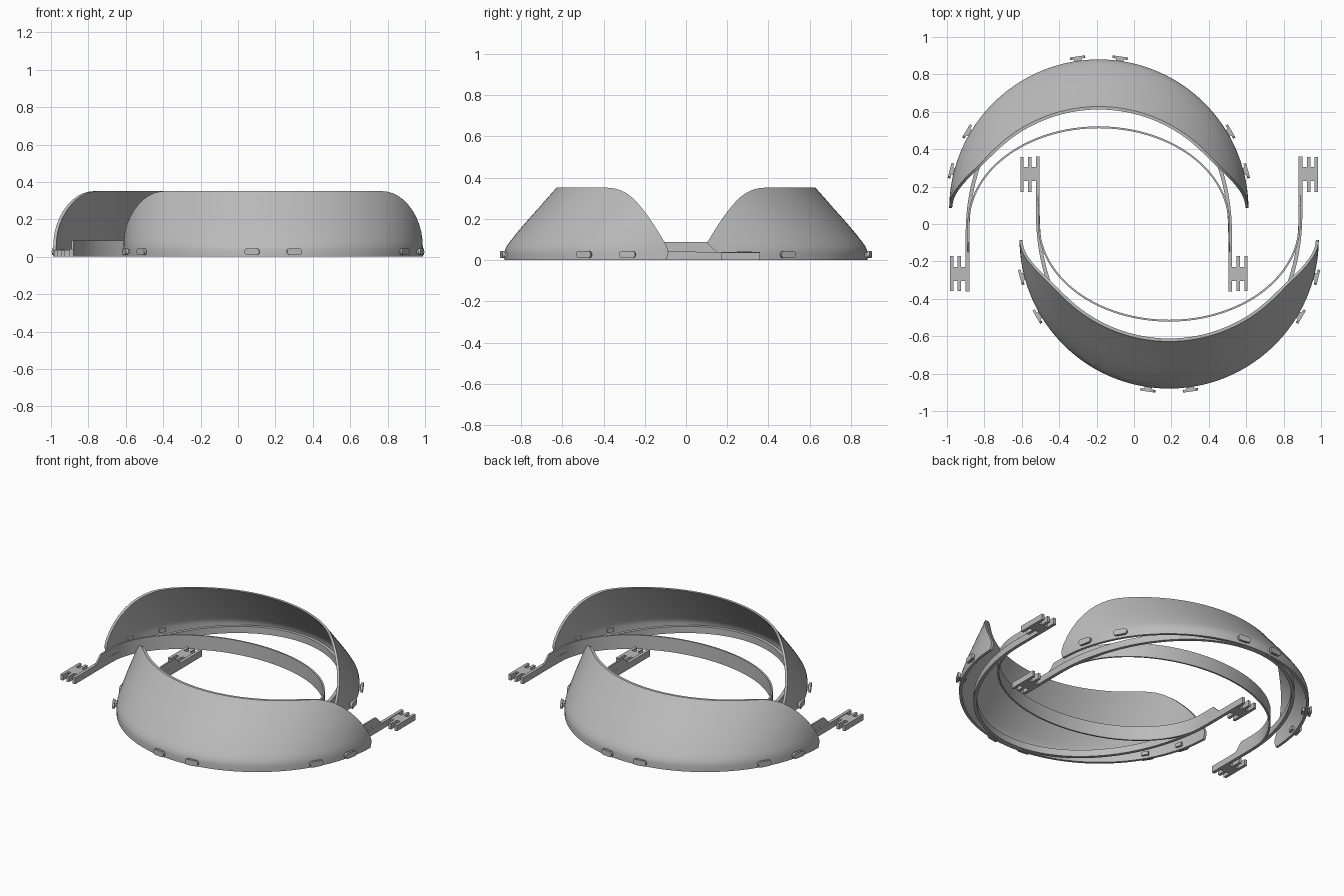
import bpy, bmesh, math
from mathutils import Matrix, Vector

if "Cube" in bpy.data.objects:
    bpy.data.objects.remove(bpy.data.objects["Cube"])

CX = 0.188          # mirror line of the front shield
RIM = 0.80          # radius of the visor
parts = []

grey = bpy.data.materials.new("light_grey")
grey.diffuse_color = (0.5, 0.5, 0.5, 1)
grey.use_nodes = True
grey.node_tree.nodes["Principled BSDF"].inputs["Base Color"].default_value = grey.diffuse_color


def finish(name, bm):
    """Turn a bmesh into a shaded object."""
    bmesh.ops.recalc_face_normals(bm, faces=bm.faces)
    me = bpy.data.meshes.new(name)
    bm.to_mesh(me)
    bm.free()
    me.materials.append(grey)
    ob = bpy.data.objects.new(name, me)
    bpy.context.collection.objects.link(ob)
    bpy.ops.object.select_all(action='DESELECT')
    ob.select_set(True)
    bpy.context.view_layer.objects.active = ob
    bpy.ops.object.shade_smooth_by_angle(angle=math.radians(30))
    parts.append(ob)
    return ob


def loft(name, rings):
    """Skin a row of closed cross-sections and cap both ends."""
    bm = bmesh.new()
    rows = [[bm.verts.new(p) for p in r] for r in rings]
    n = len(rows[0])
    for a, b in zip(rows, rows[1:]):
        for i in range(n):
            j = (i + 1) % n
            bm.faces.new((a[i], a[j], b[j], b[i]))
    # caps made of quads between the two sides of the section
    for r in (rows[0], rows[-1]):
        for i in range(n // 2 - 1):
            bm.faces.new((r[i], r[i + 1], r[n - 2 - i], r[n - 1 - i]))
    return finish(name, bm)


def box(bm, x0, x1, y0, y1, z0, z1):
    m = Matrix.Translation(((x0 + x1) / 2, (y0 + y1) / 2, (z0 + z1) / 2))
    m = m @ Matrix.Diagonal((x1 - x0, y1 - y0, z1 - z0, 1))
    return bmesh.ops.create_cube(bm, size=1, matrix=m)['verts']


# Visor: height, centre of the arc in y, y where the sheet ends
LEVELS = [(0, -.08, -.095), (.035, -.08, -.085), (.05, -.077, -.088),
          (.07, -.068, -.095), (.09, -.053, -.106), (.13, -.022, -.13),
          (.17, .012, -.155), (.21, .047, -.182), (.25, .083, -.212),
          (.28, .109, -.238), (.305, .131, -.263), (.325, .149, -.29),
          (.34, .162, -.32), (.348, .169, -.35), (.352, .172, -.39)]


def visor_point(level, t, radius):
    z, yc, ye = level
    end = math.asin((ye - yc) / radius)
    a = end + t * (-math.pi - 2 * end)
    return Vector((CX + radius * math.cos(a), yc + radius * math.sin(a), z))


STEPS = 72
loft("front_visor", [
    [visor_point(l, i / STEPS, RIM) for l in LEVELS] +
    [visor_point(l, i / STEPS, RIM - .016) for l in reversed(LEVELS)]
    for i in range(STEPS + 1)])


# Curved bands: half-ellipses of rectangular section
def band(name, a, b, yc, thick, height):
    rings = []
    for i in range(65):
        t = -math.pi * i / 64
        c, s = math.cos(t), math.sin(t)
        o = (CX + a * c, yc + b * s)
        n = (CX + (a - thick) * c, yc + (b - thick) * s)
        rings.append([(*o, 0), (*o, height), (*n, height), (*n, 0)])
    loft(name, rings)


band("front_outer_frame", .712, .915, .05, .02, .042)
band("front_headband", .702, .522, 0, .01, .088)

# Side arms with comb-shaped strap hooks
for side, label in ((1, "right"), (-1, "left")):
    bm = bmesh.new()
    box(bm, .692, .712, .05, .36, 0, .04)          # arm
    box(bm, .702, .796, .23, .305, 0, .036)        # bridge of the comb
    for x in (.737, .778):
        for y0, y1 in ((.172, .24), (.295, .358)):
            box(bm, x, x + .018, y0, y1, 0, .036)  # prongs
    # tall headband end sloping down into the arm
    v = box(bm, .692, .702, 0, .15, 0, .088)
    for p in v:
        if p.co.z > .05 and p.co.y > .1:
            p.co.z = .04
            p.co.y = .15
    bmesh.ops.bisect_plane(bm, geom=bm.verts[:] + bm.edges[:] + bm.faces[:],
                           plane_co=(0, .1, 0), plane_no=(0, 1, 0))
    for p in bm.verts:
        if abs(p.co.y - .1) < 1e-4 and p.co.z > .045:
            p.co.z = .088
    bm.transform(Matrix.Translation((CX, 0, 0)) @ Matrix.Diagonal((side, 1, 1, 1)))
    finish("front_arm_" + label, bm)

# Pegs around the rim: short stem and rounded head
for k, deg in enumerate((-14.5, -30.5, -82, -98, -149.5, -165.5)):
    bm = bmesh.new()
    box(bm, RIM - .03, RIM + .012, -.02, .02, .016, .038)
    head = []
    for x in (RIM + .01, RIM + .024):
        ring = []
        for i in range(16):
            a = 2 * math.pi * i / 16
            c = math.cos(a)
            off = .024 if c > 1e-6 else -.024
            ring.append(bm.verts.new((x, off + .017 * c, .027 + .018 * math.sin(a))))
        head.append(ring)
    for r in head:
        bm.faces.new(r)
    for i in range(16):
        j = (i + 1) % 16
        bm.faces.new((head[0][i], head[0][j], head[1][j], head[1][i]))
    bm.transform(Matrix.Translation((CX, -.08, 0)) @
                 Matrix.Rotation(math.radians(deg), 4, 'Z'))
    finish("front_peg_%d" % (k + 1), bm)

# Second shield: the same parts turned half a circle
for ob in list(parts):
    twin = ob.copy()
    twin.name = ob.name.replace("front", "back", 1)
    twin.rotation_euler.z = math.pi
    bpy.context.collection.objects.link(twin)
